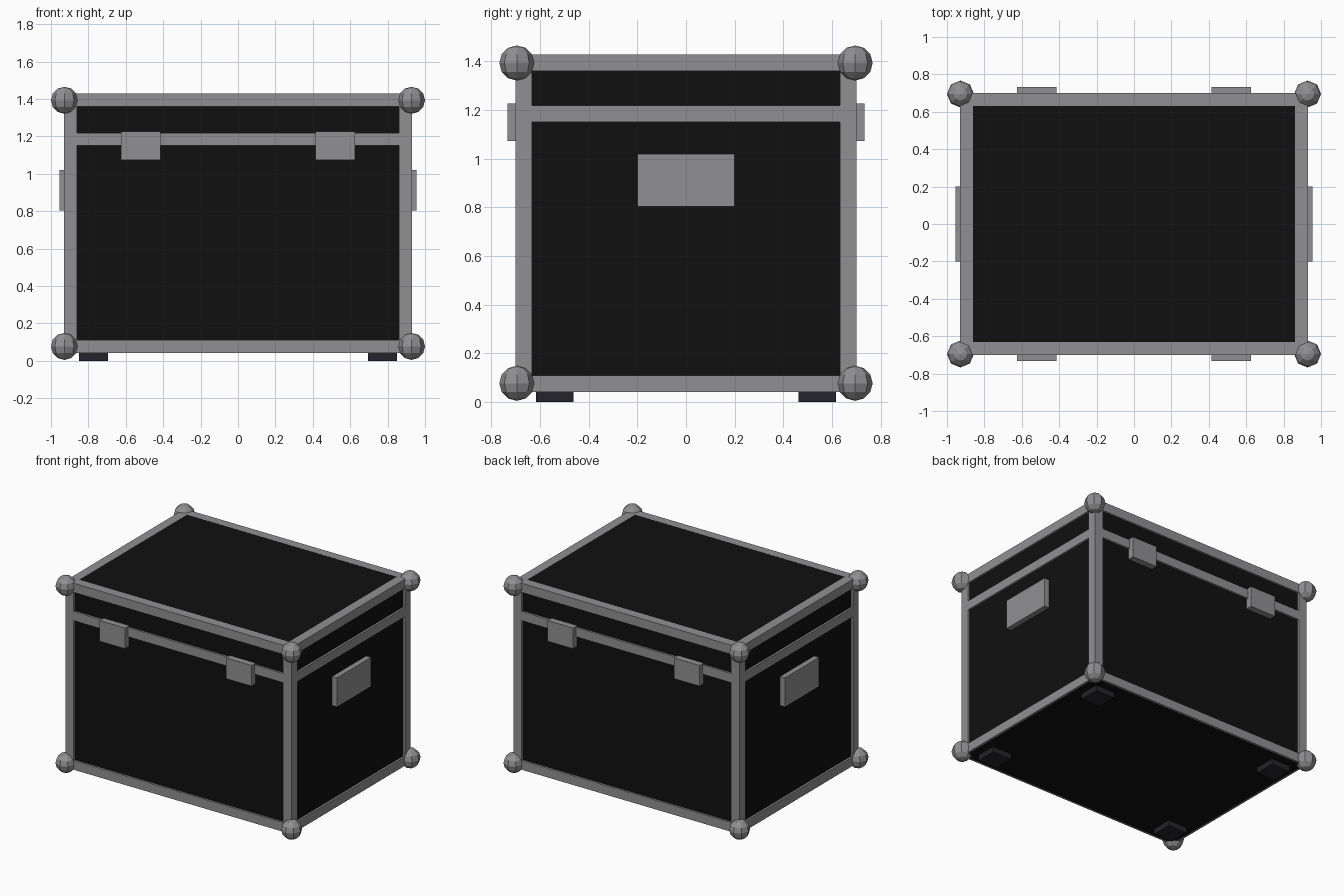
import bpy
import bmesh
from mathutils import Matrix, Vector

if "Cube" in bpy.data.objects:
    bpy.data.objects.remove(bpy.data.objects["Cube"])


def material(name, rgb):
    m = bpy.data.materials.new(name)
    m.diffuse_color = (*rgb, 1.0)
    m.use_nodes = True
    m.node_tree.nodes["Principled BSDF"].inputs["Base Color"].default_value = m.diffuse_color
    return m


BLACK = material("black panel", (0.005, 0.005, 0.005))
METAL = material("grey metal", (0.28, 0.28, 0.29))
RUBBER = material("dark rubber", (0.018, 0.017, 0.024))


def finish(name, bm, mat):
    me = bpy.data.meshes.new(name)
    bm.to_mesh(me)
    bm.free()
    me.materials.append(mat)
    ob = bpy.data.objects.new(name, me)
    bpy.context.collection.objects.link(ob)
    return ob


def box(name, lo, hi, mat):
    """Box between two opposite corners."""
    lo, hi = Vector(lo), Vector(hi)
    bm = bmesh.new()
    bmesh.ops.create_cube(bm, size=1, matrix=Matrix.Translation((lo + hi) / 2)
                          @ Matrix.Diagonal((*(hi - lo), 1)))
    return finish(name, bm, mat)


X, Y = 0.93, 0.70          # outer half sizes of the frame
Z0, Z1 = 0.042, 1.428      # frame bottom and top
T = 0.068                  # frame bar thickness
SIDES = (-1, 1)


def span(s, a, b):
    """Ordered interval a..b mirrored by sign s."""
    return sorted((s * a, s * b))


# Case body, slightly inside the metal frame
box("case_body", (-0.915, -0.685, Z0 - 0.0007), (0.915, 0.685, Z1 - 0.0007), BLACK)

# Vertical corner posts
for sx in SIDES:
    for sy in SIDES:
        x, y = span(sx, X - T, X), span(sy, Y - T, Y)
        box("corner_post", (x[0], y[0], Z0), (x[1], y[1], Z1), METAL)

# Horizontal bars: bottom edge, lid seam and top edge
for name, z in (("bottom_rail", Z0), ("lid_seam_rail", 1.15), ("top_rail", Z1 - T)):
    for s in SIDES:
        y = span(s, Y - T, Y)
        box(name, (-X + T, y[0], z), (X - T, y[1], z + T), METAL)
        x = span(s, X - T, X)
        box(name, (x[0], -Y + T, z), (x[1], Y - T, z + T), METAL)

# Low-poly ball corners
for sx in SIDES:
    for sy in SIDES:
        for z in (0.077, 1.393):
            bm = bmesh.new()
            bmesh.ops.create_uvsphere(
                bm, u_segments=8, v_segments=6, radius=0.072,
                matrix=Matrix.Translation((sx * 0.928, sy * 0.695, z)))
            finish("ball_corner", bm, METAL)

# Latches on the front and hinges on the back
for sy, name in ((-1, "latch"), (1, "hinge")):
    for sx in SIDES:
        x, y = span(sx, 0.415, 0.625), span(sy, 0.67, 0.733)
        box(name, (x[0], y[0], 1.073), (x[1], y[1], 1.227), METAL)

# Side handle plates
for s in SIDES:
    x = span(s, 0.90, 0.955)
    box("side_handle", (x[0], -0.20, 0.803), (x[1], 0.20, 1.02), METAL)

# Rubber feet
for sx in SIDES:
    for sy in SIDES:
        x, y = span(sx, 0.695, 0.85), span(sy, 0.463, 0.617)
        box("foot", (x[0], y[0], 0), (x[1], y[1], 0.06), RUBBER)
